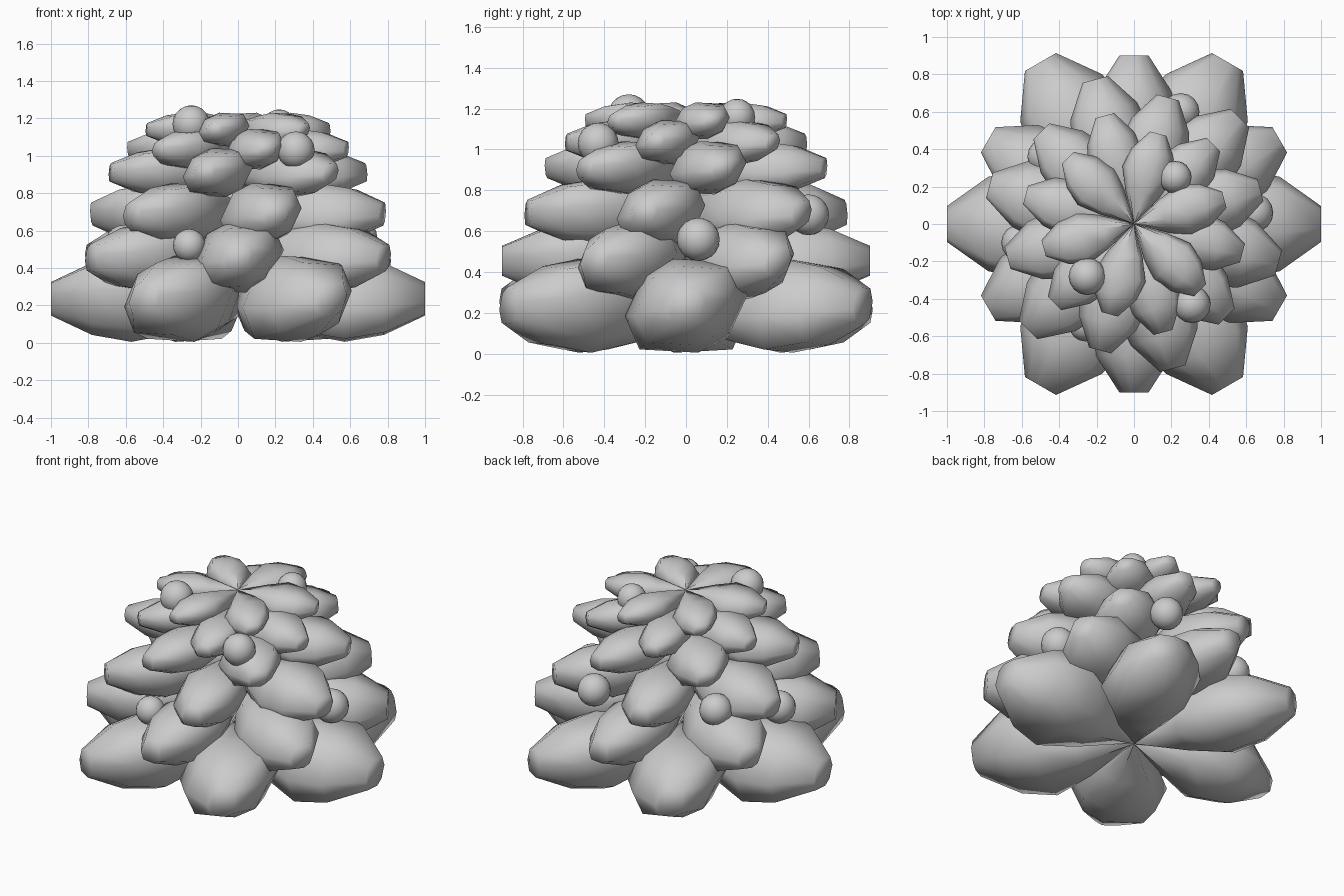
import bpy, bmesh
from math import radians
from mathutils import Matrix, Vector

if "Cube" in bpy.data.objects:
    bpy.data.objects.remove(bpy.data.objects["Cube"])

# Lopsided leaf cross-section (unit half width / half height)
SECTION = [(1, .22), (.76, .93), (-.2, 1), (-.68, .68),
           (-1, -.22), (-.76, -.93), (.2, -1), (.68, -.68)]
# Position along the leaf, width factor, height factor (root is a vertical edge)
TAPER = [(0, 0, .42), (.33, .66, .8), (.57, 1, 1), (.78, .84, .84), (1, .32, .39)]


def add_leaf(bm, length, w, h, z, angle):
    """Plump leaf growing outwards from the central axis."""
    m = Matrix.Translation((0, 0, z)) @ Matrix.Rotation(radians(angle), 4, 'Z')
    rings = [[bm.verts.new(m @ Vector((t * length, u * w * sw, v * h * sh))) for u, v in SECTION]
             for t, sw, sh in TAPER]
    n = len(SECTION)
    for a, b in zip(rings, rings[1:]):
        for i in range(n):
            j = (i + 1) % n
            bm.faces.new((a[i], a[j], b[j], b[i]))
    bm.faces.new(rings[-1])


def finish(name, bm):
    bmesh.ops.recalc_face_normals(bm, faces=bm.faces)
    me = bpy.data.meshes.new(name)
    bm.to_mesh(me)
    bm.free()
    me.shade_smooth()
    ob = bpy.data.objects.new(name, me)
    bpy.context.collection.objects.link(ob)


# Six leaf tiers: length, half width, half height, height, start angle
TIERS = [(1.0, .30, .23, .235, 0),
         (.90, .245, .188, .455, 30),
         (.80, .22, .163, .69, 45),
         (.70, .19, .13, .91, 15),
         (.60, .16, .108, 1.035, 45),
         (.50, .14, .09, 1.14, 15)]
for k, (length, w, h, z, start) in enumerate(TIERS, 1):
    bm = bmesh.new()
    for i in range(6):
        add_leaf(bm, length, w, h, z, start + 60 * i)
    finish(f"leaf_tier_{k}", bm)

# Berries nestled in the gaps between leaves
BERRIES = [(-.25, -.28, 1.17, .1), (.31, -.43, 1.03, .1), (.22, .25, 1.16, .088),
           (.25, .6, .68, .1), (-.47, .36, .65, .1), (-.26, -.54, .52, .088),
           (.64, .06, .56, .105), (-.61, -.1, .53, .1)]
bm = bmesh.new()
for x, y, z, r in BERRIES:
    bmesh.ops.create_uvsphere(bm, u_segments=16, v_segments=10, radius=r,
                              matrix=Matrix.Translation((x, y, z)))
finish("berries", bm)
